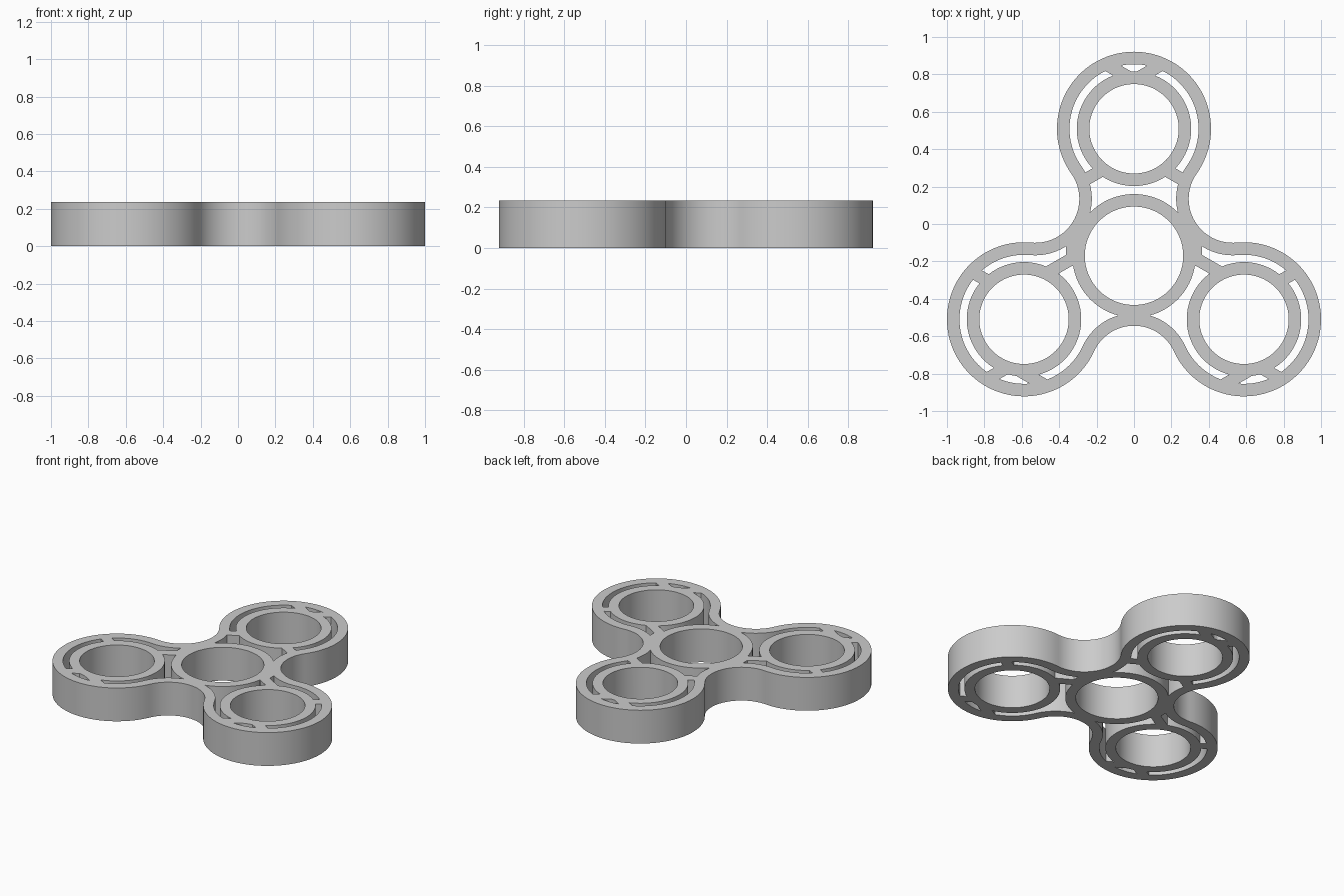
import bpy, bmesh
from math import sin, cos, pi, radians, atan2, sqrt
from mathutils import Vector, Matrix

if "Cube" in bpy.data.objects:
    bpy.data.objects.remove(bpy.data.objects["Cube"])

HEIGHT = 0.235
HUB = Vector((0, -0.17))
ARM = 0.679           # hub centre to lobe centre
LOBE = 0.412          # outer radius of a lobe
NECK = 0.374          # hub centre to the hollow between lobes
WALL = 0.067
HUB_HOLE, LOBE_HOLE = 0.263, 0.239
CELL = 0.66           # honeycomb pitch

# Radius of the concave arc that joins neighbouring lobes
FILLET = (ARM**2 + NECK**2 - ARM * NECK - LOBE**2) / (2 * LOBE + ARM - 2 * NECK)


def arc(centre, radius, start, end, steps):
    angles = [start + (end - start) * i / steps for i in range(steps + 1)]
    return [centre + Vector((cos(a), sin(a))) * radius for a in angles]


def circle(centre, radius, sides=96, turn=0.0):
    return arc(centre, radius, turn, turn + 2 * pi, sides)[:-1]


def outline(inset):
    """Three-lobed contour, moved inward by inset."""
    reach = NECK + FILLET
    lobe_centre = Vector((0, ARM))
    notch = Vector((-reach * cos(pi / 6), reach * sin(pi / 6)))
    b = atan2(notch.y - ARM, -notch.x)
    part = arc(lobe_centre, LOBE - inset, b, pi - b, 72)[:-1]
    part += arc(notch, FILLET + inset, -b, b - pi / 3, 32)[:-1]
    return [Matrix.Rotation(k * 2 * pi / 3, 2) @ p + HUB for k in range(3) for p in part]


def prisms(name, loops, margin=0.0):
    """Extrude closed loops into one object, margin beyond both faces."""
    bm = bmesh.new()
    for loop in loops:
        base = bm.faces.new([bm.verts.new((p.x, p.y, -margin)) for p in loop])
        top = bmesh.ops.extrude_face_region(bm, geom=[base])["geom"]
        verts = [v for v in top if isinstance(v, bmesh.types.BMVert)]
        bmesh.ops.translate(bm, verts=verts, vec=(0, 0, HEIGHT + 2 * margin))
    bmesh.ops.recalc_face_normals(bm, faces=bm.faces)
    mesh = bpy.data.meshes.new(name)
    bm.to_mesh(mesh)
    bm.free()
    obj = bpy.data.objects.new(name, mesh)
    bpy.context.scene.collection.objects.link(obj)
    return obj


def combine(obj, cutter, operation):
    """Apply a boolean and discard the cutter."""
    cutter.hide_render = True
    mod = obj.modifiers.new("cut", "BOOLEAN")
    mod.operation, mod.solver, mod.object = operation, "EXACT", cutter
    bpy.context.view_layer.update()
    graph = bpy.context.evaluated_depsgraph_get()
    mesh = bpy.data.meshes.new_from_object(obj.evaluated_get(graph))
    obj.modifiers.clear()
    obj.data = mesh
    bpy.data.objects.remove(cutter)


lobes = [HUB + Vector((cos(a), sin(a))) * ARM for a in map(radians, (90, 210, 330))]

# Hollow between the outer wall and the bearing rings, split by honeycomb ribs
cells = []
for row in range(-2, 3):
    for col in range(-2, 3):
        centre = Vector(((col + 0.5 * (row % 2)) * CELL, 0.006 + row * CELL * sqrt(3) / 2))
        cells.append(circle(centre, (CELL - WALL) / sqrt(3), 6, pi / 6))
pocket = prisms("pocket", [outline(WALL)], 0.1)
combine(pocket, prisms("honeycomb_cells", cells, 0.2), "INTERSECT")
rings = [circle(HUB, HUB_HOLE + WALL)] + [circle(c, LOBE_HOLE + WALL) for c in lobes]
combine(pocket, prisms("ring_blanks", rings, 0.3), "DIFFERENCE")

# Spinner body with hollows and bearing holes cut through
body = prisms("spinner_body", [outline(0)])
combine(body, pocket, "DIFFERENCE")
holes = [circle(HUB, HUB_HOLE)] + [circle(c, LOBE_HOLE) for c in lobes]
combine(body, prisms("bearing_holes", holes, 0.3), "DIFFERENCE")

# Grey plastic
GREY = (0.6, 0.6, 0.6, 1)
mat = bpy.data.materials.new("grey_plastic")
mat.use_nodes = True
mat.diffuse_color = GREY
shader = next(n for n in mat.node_tree.nodes if n.type == "BSDF_PRINCIPLED")
shader.inputs["Base Color"].default_value = GREY
body.data.materials.clear()
body.data.materials.append(mat)

for o in bpy.context.selected_objects:
    o.select_set(False)
body.select_set(True)
bpy.context.view_layer.objects.active = body
bpy.ops.object.shade_smooth_by_angle(angle=radians(30))
